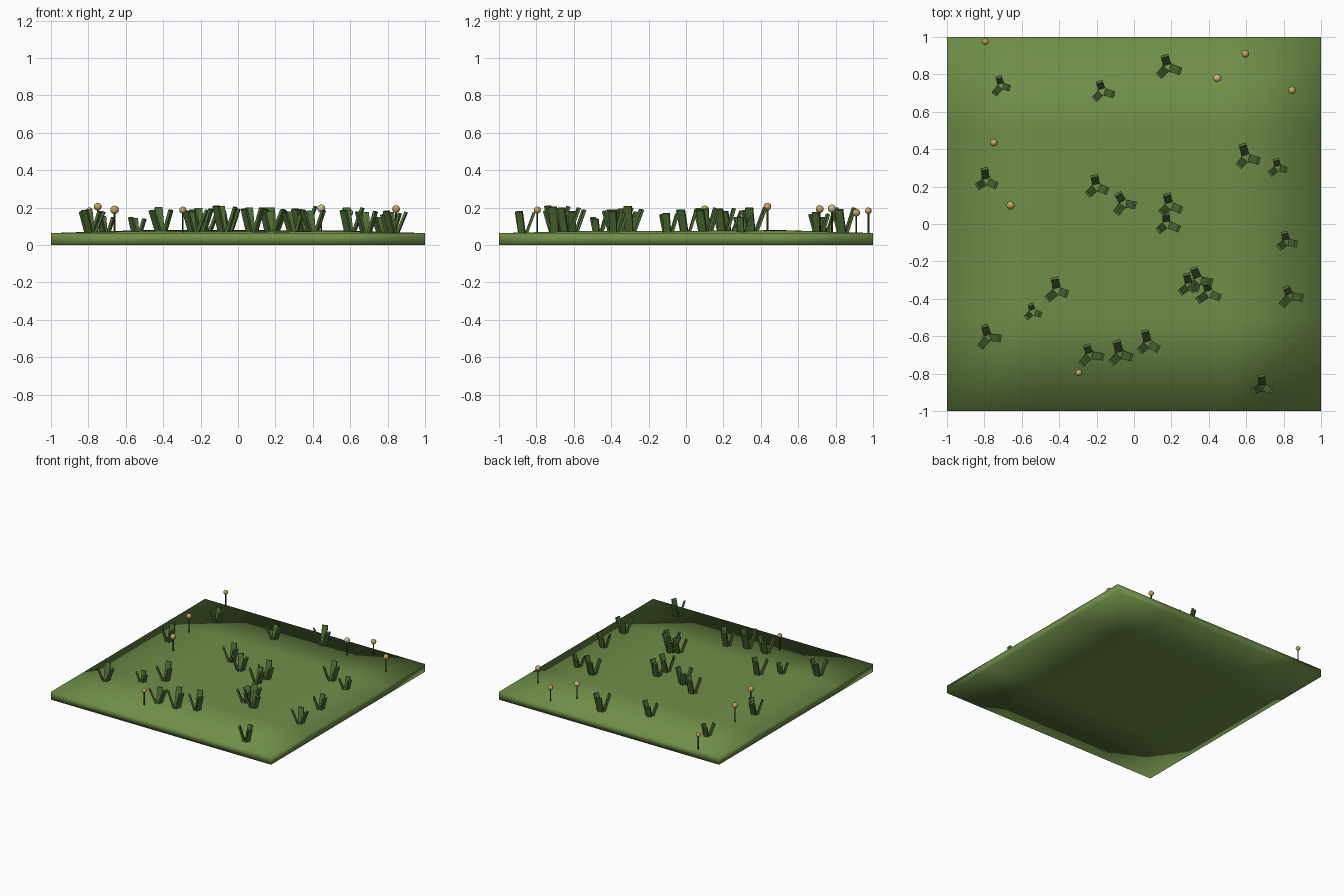
import bpy, bmesh, math, random
from mathutils import Vector, Matrix

if "Cube" in bpy.data.objects:
    bpy.data.objects.remove(bpy.data.objects["Cube"])

random.seed(4)


def material(name, rgb):
    m = bpy.data.materials.new(name)
    m.diffuse_color = (*rgb, 1)
    m.use_nodes = True
    m.node_tree.nodes["Principled BSDF"].inputs["Base Color"].default_value = m.diffuse_color
    return m


def finish(bm, name, mat, smooth=False):
    me = bpy.data.meshes.new(name)
    bmesh.ops.recalc_face_normals(bm, faces=bm.faces)
    for f in bm.faces:
        f.smooth = smooth
    bm.to_mesh(me)
    bm.free()
    me.materials.append(mat)
    ob = bpy.data.objects.new(name, me)
    bpy.context.collection.objects.link(ob)
    return ob


turf = material("turf_green", (0.16, 0.27, 0.065))
blade_green = material("blade_green", (0.075, 0.15, 0.035))
stem_green = material("stem_green", (0.04, 0.08, 0.02))
gold = material("flower_gold", (0.55, 0.38, 0.11))
cream = material("flower_cream", (0.62, 0.52, 0.27))

# Ground slab: 4 x 4 grid top with a very gentle swell, extruded down to z = 0
bm = bmesh.new()
bmesh.ops.create_grid(bm, x_segments=4, y_segments=4, size=1)
ext = bmesh.ops.extrude_face_region(bm, geom=bm.faces[:], use_keep_orig=True)
for v in [g for g in ext["geom"] if isinstance(g, bmesh.types.BMVert)]:
    inner = max(abs(v.co.x), abs(v.co.y)) < 0.9
    v.co.z = random.uniform(0.072, 0.081) if inner else 0.064
finish(bm, "ground_slab", turf, smooth=True)

# Grass tufts: x, y, blade height, rotation in degrees
tufts = [
    (-0.71, 0.74, 0.10, 5), (-0.17, 0.71, 0.12, 0), (0.18, 0.84, 0.15, 0),
    (-0.79, 0.23, 0.13, -10), (-0.20, 0.20, 0.14, 0), (-0.055, 0.11, 0.14, 12),
    (0.19, 0.10, 0.14, 0), (0.175, 0.00, 0.13, -6), (0.60, 0.355, 0.14, 4),
    (0.77, 0.30, 0.10, 0), (0.815, -0.095, 0.12, 0), (0.835, -0.385, 0.13, 10),
    (-0.41, -0.355, 0.14, 0), (-0.54, -0.47, 0.09, 0), (-0.78, -0.605, 0.13, 8),
    (-0.235, -0.70, 0.13, 6), (-0.075, -0.695, 0.15, 0), (0.075, -0.64, 0.14, -5),
    (0.685, -0.87, 0.12, -8), (0.345, -0.30, 0.15, 5), (0.295, -0.33, 0.12, 0),
    (0.40, -0.37, 0.13, -3),
]
bm = bmesh.new()
for x, y, h, rot in tufts:
    for ang in (104, -18, 222):
        a = math.radians(ang + rot + random.uniform(-5, 5))
        out = Vector((math.cos(a), math.sin(a), 0))
        height = h * random.uniform(0.85, 1.0)
        base = Vector((x, y, 0.06)) + out * 0.016
        tip = base + out * height * random.uniform(0.30, 0.42) + Vector((0, 0, height))
        axis = (tip - base).normalized()
        side = Vector((-math.sin(a), math.cos(a), 0))
        thick = side.cross(axis)
        width = 0.016 + 0.18 * h
        frame = Matrix((thick * 0.014, side * width, tip - base)).transposed().to_4x4()
        bmesh.ops.create_cube(bm, size=1, matrix=Matrix.Translation((base + tip) / 2) @ frame)
finish(bm, "grass_blades", blade_green)

# Flowers: x, y, height of the head centre, head radius
flowers = [
    (-0.795, 0.975, 0.183, 0.018), (0.595, 0.91, 0.173, 0.021),
    (0.845, 0.715, 0.192, 0.021), (-0.75, 0.435, 0.205, 0.021),
    (-0.66, 0.10, 0.188, 0.023), (-0.295, -0.795, 0.187, 0.019),
    (0.445, 0.78, 0.195, 0.022),
]
for i, (x, y, z, r) in enumerate(flowers, 1):
    bm = bmesh.new()
    bmesh.ops.create_cone(bm, cap_ends=True, segments=6, radius1=0.005, radius2=0.005,
                          depth=z - 0.06, matrix=Matrix.Translation((x, y, (z + 0.06) / 2)))
    finish(bm, f"flower_stem_{i}", stem_green)
    bm = bmesh.new()
    bmesh.ops.create_uvsphere(bm, u_segments=8, v_segments=6, radius=r,
                              matrix=Matrix.Translation((x, y, z)))
    finish(bm, f"flower_head_{i}", cream if i == 7 else gold, smooth=True)
